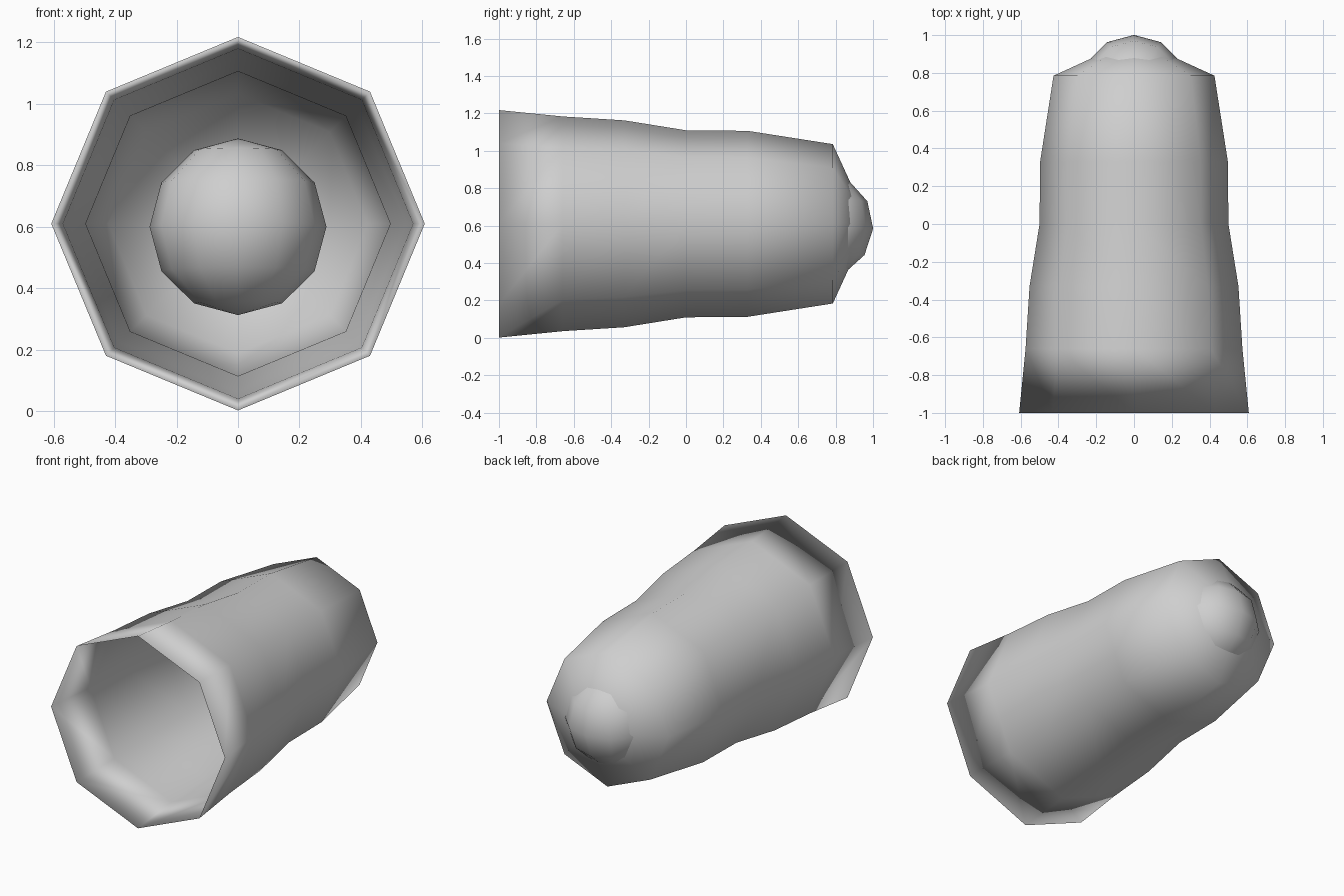
import bpy, bmesh, math
from mathutils import Matrix

if "Cube" in bpy.data.objects:
    bpy.data.objects.remove(bpy.data.objects["Cube"])

grey = bpy.data.materials.new("light_grey")
grey.diffuse_color = (0.62, 0.62, 0.62, 1)
grey.use_nodes = True
grey.node_tree.nodes["Principled BSDF"].inputs["Base Color"].default_value = grey.diffuse_color

SIDES = 8
AXIS_Z = 0.61
# (position along y, radius) from the open mouth to the shoulder
PROFILE = [(-1.0, 0.608), (-0.66, 0.574), (-0.33, 0.553),
           (0.0, 0.5), (0.33, 0.497), (0.785, 0.426)]
TIP_Y = 0.98
WALL = 0.004


def finish(bm, name):
    """Turn a bmesh into a smooth grey object."""
    mesh = bpy.data.meshes.new(name)
    for f in bm.faces:
        f.smooth = True
    bm.to_mesh(mesh)
    bm.free()
    mesh.materials.append(grey)
    obj = bpy.data.objects.new(name, mesh)
    bpy.context.collection.objects.link(obj)
    return obj


def ring(bm, y, r):
    angles = [2 * math.pi * i / SIDES for i in range(SIDES)]
    return [bm.verts.new((r * math.cos(a), y, AXIS_Z + r * math.sin(a)))
            for a in angles]


def wall(bm, mouth, offset):
    """Skin rings from the shared mouth edge to a closed conical end."""
    rings = [mouth] + [ring(bm, y, r - offset) for y, r in PROFILE[1:]]
    tip = bm.verts.new((0, TIP_Y - offset, AXIS_Z))
    for a, b in zip(rings, rings[1:]):
        for i in range(SIDES):
            j = (i + 1) % SIDES
            bm.faces.new((a[i], a[j], b[j], b[i]))
    for i in range(SIDES):
        bm.faces.new((rings[-1][i], rings[-1][(i + 1) % SIDES], tip))


# Hollow octagonal casing: outer and inner walls meet at the mouth
bm = bmesh.new()
mouth = ring(bm, *PROFILE[0])
wall(bm, mouth, 0.0)
wall(bm, mouth, WALL)
bmesh.ops.recalc_face_normals(bm, faces=bm.faces)
finish(bm, "casing")

# Ball seated in the closed end, poking out through the tip
bm = bmesh.new()
bmesh.ops.create_uvsphere(bm, u_segments=12, v_segments=6, radius=0.288)
place = Matrix.Translation((0, 0.713, 0.6)) @ Matrix.Rotation(math.radians(-3), 4, 'X')
bmesh.ops.transform(bm, matrix=place, verts=bm.verts)
finish(bm, "ball")
